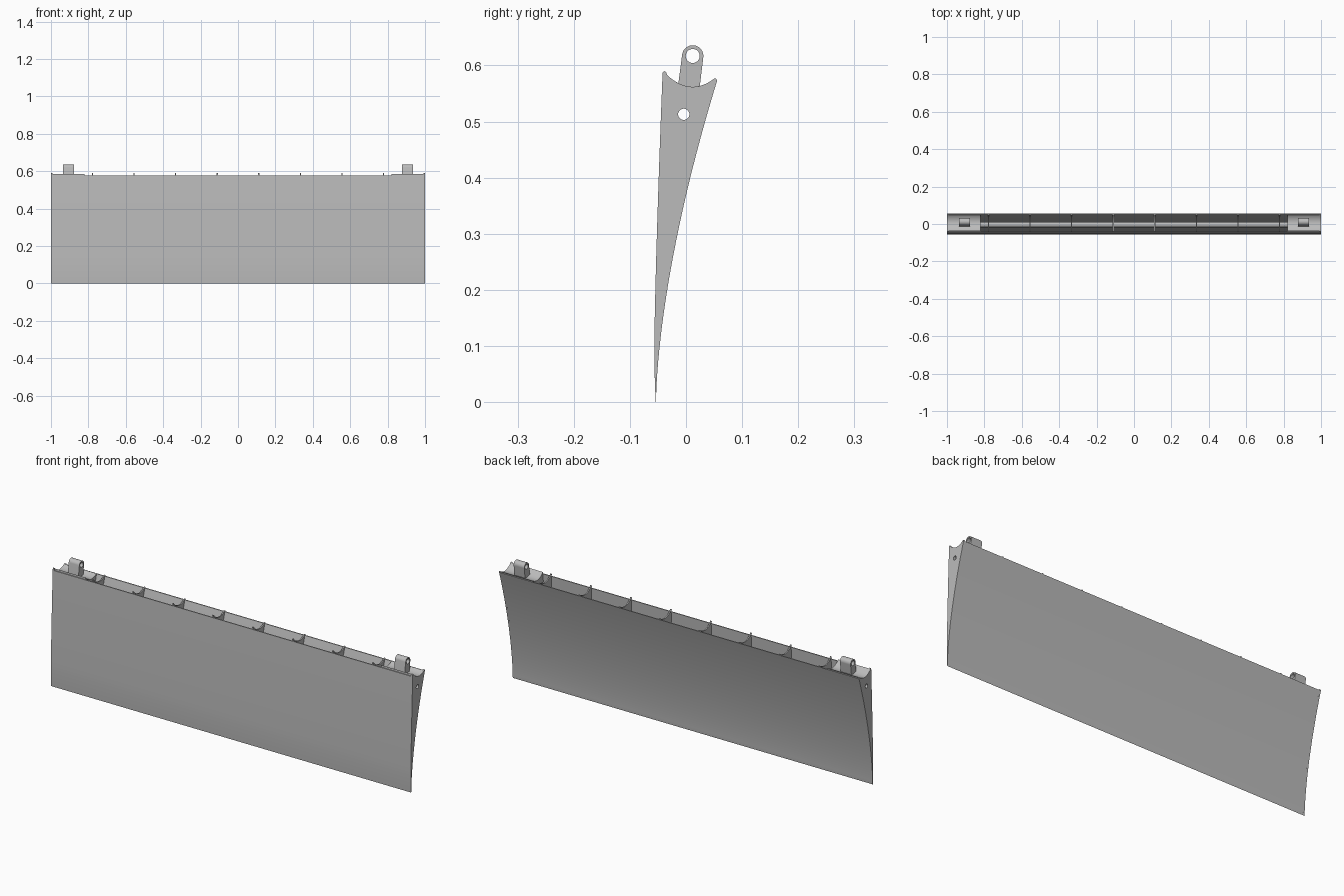
import bpy
import bmesh
import math
from mathutils import Matrix

cube = bpy.data.objects.get("Cube")
if cube:
    bpy.data.objects.remove(cube, do_unlink=True)

grey = bpy.data.materials.new("panel_grey")
grey.use_nodes = True
colour = (0.5, 0.5, 0.5, 1)
grey.diffuse_color = colour
grey.node_tree.nodes["Principled BSDF"].inputs["Base Color"].default_value = colour

# Maps profile coordinates (y, z) to the world and the extrusion to x
SIDEWAYS = Matrix(((0, 0, 1, 0), (1, 0, 0, 0), (0, 1, 0, 0), (0, 0, 0, 1)))


def circle(y, z, r, steps=32):
    return [(y + r * math.cos(2 * math.pi * i / steps),
             z + r * math.sin(2 * math.pi * i / steps)) for i in range(steps)]


def extrude(name, x0, x1, outlines):
    """Extrude closed outlines along x; inner outlines become holes."""
    curve = bpy.data.curves.new(name, "CURVE")
    curve.dimensions = "2D"
    curve.fill_mode = "BOTH"
    curve.extrude = (x1 - x0) / 2
    for points in outlines:
        spline = curve.splines.new("POLY")
        spline.points.add(len(points) - 1)
        for p, (y, z) in zip(spline.points, points):
            p.co = (y, z, 0, 1)
        spline.use_cyclic_u = True
    obj = bpy.data.objects.new(name, curve)
    bpy.context.collection.objects.link(obj)
    bpy.ops.object.select_all(action="DESELECT")
    obj.select_set(True)
    bpy.context.view_layer.objects.active = obj
    bpy.ops.object.convert(target="MESH")
    obj = bpy.context.object
    obj.name = name
    mesh = obj.data
    mesh.transform(Matrix.Translation(((x0 + x1) / 2, 0, 0)) @ SIDEWAYS)
    bm = bmesh.new()
    bm.from_mesh(mesh)
    bmesh.ops.remove_doubles(bm, verts=bm.verts, dist=0.00001)
    bmesh.ops.recalc_face_normals(bm, faces=bm.faces)
    bm.to_mesh(mesh)
    bm.free()
    mesh.materials.clear()
    mesh.materials.append(grey)
    bpy.ops.object.shade_smooth_by_angle(angle=math.radians(30))
    return obj


# Section curves: front skin, rear skin and the hollow top saddle
def front(z):
    if z > 0.1:
        return -0.0565 + 0.0145 * ((z - 0.1) / 0.48) ** 1.3
    return -0.0565 + 0.0025 * ((0.1 - z) / 0.1) ** 2


def rear(z):
    return -0.0535 + 0.267 * z ** 1.61


def saddle(y):
    return 0.562 + 10 * (y - 0.012) ** 2


def span(a, b, n=24):
    return [a + (b - a) * i / n for i in range(n + 1)]


def section(inset):
    """Full rib outline with its rounded tips."""
    low = 0.0 if inset == 0 else 0.06
    pts = [(front(z) + inset, z) for z in span(low, 0.58)]
    pts += [(-0.0415, 0.587), (-0.039, 0.590), (-0.0355, 0.588)]
    pts += [(y, saddle(y)) for y in span(-0.033, 0.047)]
    pts += [(0.051, 0.577), (0.0535, 0.577)]
    pts += [(rear(z) - inset, z) for z in span(0.573, low)]
    return pts


HOLE = (-0.004, 0.513)

# Thin hollow skin, joined along the lower edge
T = 0.005
outer_front = [(front(z), z) for z in span(0.0, 0.577, 40)]
inner_front = [(front(z) + T, z) for z in span(0.577, 0.14, 30)]
inner_rear = [(rear(z) - T, z) for z in span(0.14, 0.572, 30)]
outer_rear = [(rear(z), z) for z in span(0.572, 0.005, 40)]
extrude("skin", -0.992, 0.992, [outer_front + inner_front + inner_rear + outer_rear])

# Ribs spaced evenly inside the skin
for i in range(8):
    x = (i - 3.5) * 0.2222
    extrude("rib", x - 0.003, x + 0.003, [section(0.001), circle(*HOLE, 0.01)])

# Tube through the ribs
extrude("tube", -0.992, 0.992, [circle(*HOLE, 0.014), circle(*HOLE, 0.01)])

# End plates, saddle blocks and hinge lugs on both sides
block = [(y, saddle(y)) for y in span(-0.037, 0.048)]
block += [(rear(0.535) - 0.002, 0.535), (front(0.535) + 0.002, 0.535)]
LUG_Y, LUG_Z, LUG_R = 0.012, 0.617, 0.019
lug = [(LUG_Y + LUG_R * math.cos(a), LUG_Z + LUG_R * math.sin(a))
       for a in span(-0.15, math.pi - 0.15)]
lug += [(-0.016, 0.55), (0.023, 0.55)]
for side, name in ((-1, "right"), (1, "left")):
    def pair(a, b):
        return sorted((side * a, side * b))
    extrude(name + "_end_plate", *pair(0.992, 1.0), [section(0), circle(*HOLE, 0.01)])
    extrude(name + "_saddle_block", *pair(0.82, 0.993), [block])
    extrude(name + "_hinge_lug", *pair(0.877, 0.936),
            [lug, circle(LUG_Y, LUG_Z, 0.0125)])
